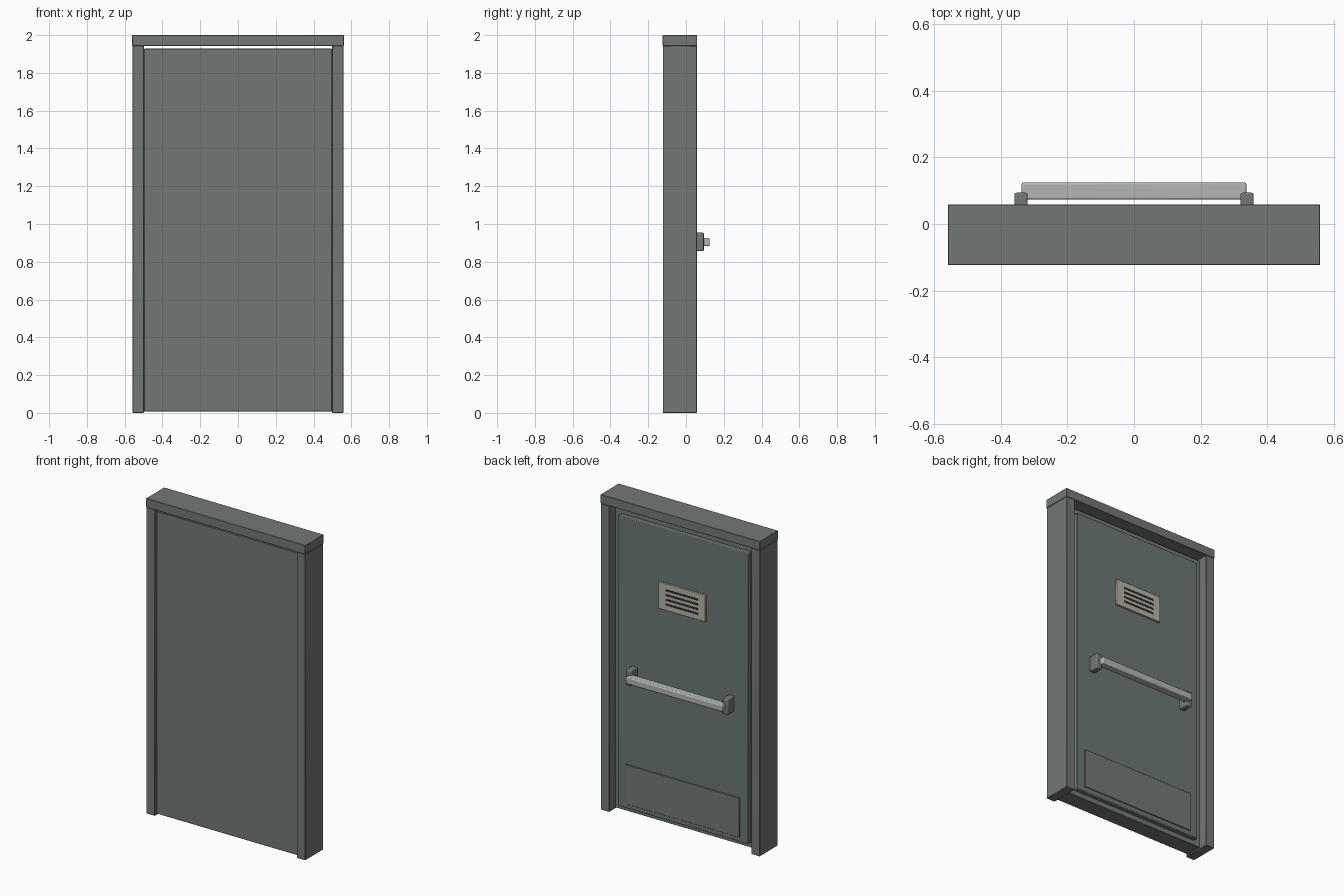
import bpy

if "Cube" in bpy.data.objects:
    bpy.data.objects.remove(bpy.data.objects["Cube"])


def material(name, r, g, b):
    m = bpy.data.materials.new(name)
    m.diffuse_color = (r, g, b, 1)
    m.use_nodes = True
    m.node_tree.nodes["Principled BSDF"].inputs["Base Color"].default_value = m.diffuse_color
    return m


FRAME = material("frame_grey", 0.17, 0.19, 0.18)
PANEL = material("panel_green_grey", 0.15, 0.19, 0.18)
STEEL = material("light_steel", 0.45, 0.47, 0.46)
TAN = material("vent_tan", 0.48, 0.45, 0.38)
DARK = material("slot_dark", 0.03, 0.03, 0.03)


def box(name, x, y, z, mat, bevel=0.0, segments=2):
    """Box from (min, max) ranges, with optional rounded edges."""
    bpy.ops.mesh.primitive_cube_add(size=1, location=[sum(r) / 2 for r in (x, y, z)])
    ob = bpy.context.object
    ob.name = name
    ob.scale = [r[1] - r[0] for r in (x, y, z)]
    bpy.ops.object.transform_apply(location=False, rotation=False, scale=True)
    ob.data.materials.append(mat)
    if bevel:
        mod = ob.modifiers.new("bevel", "BEVEL")
        mod.width = bevel
        mod.segments = segments
        bpy.ops.object.shade_smooth_by_angle()
    return ob


# Frame: two jambs and a full-width lintel
for side, name in ((1, "right"), (-1, "left")):
    jamb_x = sorted((side * 0.498, side * 0.558))
    box(f"jamb_{name}", jamb_x, (-0.123, 0.058), (0, 1.943), FRAME, 0.002, 1)
box("lintel", (-0.56, 0.56), (-0.124, 0.059), (1.943, 2.0), FRAME, 0.002, 1)

# Door leaf, set back in the frame with a small gap at the top
box("door_leaf", (-0.498, 0.498), (-0.105, 0.0), (0.008, 1.928), FRAME, 0.002, 1)
box("raised_panel", (-0.455, 0.455), (-0.005, 0.03), (0.04, 1.885), PANEL, 0.004)
box("kick_plate", (-0.40, 0.40), (0.025, 0.036), (0.07, 0.32), FRAME, 0.002, 1)

# Vent plate with dark slots
box("vent_plate", (-0.165, 0.165), (0.025, 0.042), (1.375, 1.545), TAN, 0.003)
for i in range(4):
    z = 1.415 + 0.03 * i
    box(f"vent_slot_{i + 1}", (-0.112, 0.112), (0.038, 0.044), (z - 0.006, z + 0.006), DARK)

# Push bar on two brackets
for side, name in ((1, "right"), (-1, "left")):
    bracket_x = sorted((side * 0.32, side * 0.36))
    box(f"bar_bracket_{name}", bracket_x, (0.025, 0.094), (0.857, 0.955), FRAME, 0.006)
box("push_bar", (-0.338, 0.338), (0.073, 0.125), (0.883, 0.926), STEEL, 0.006)
